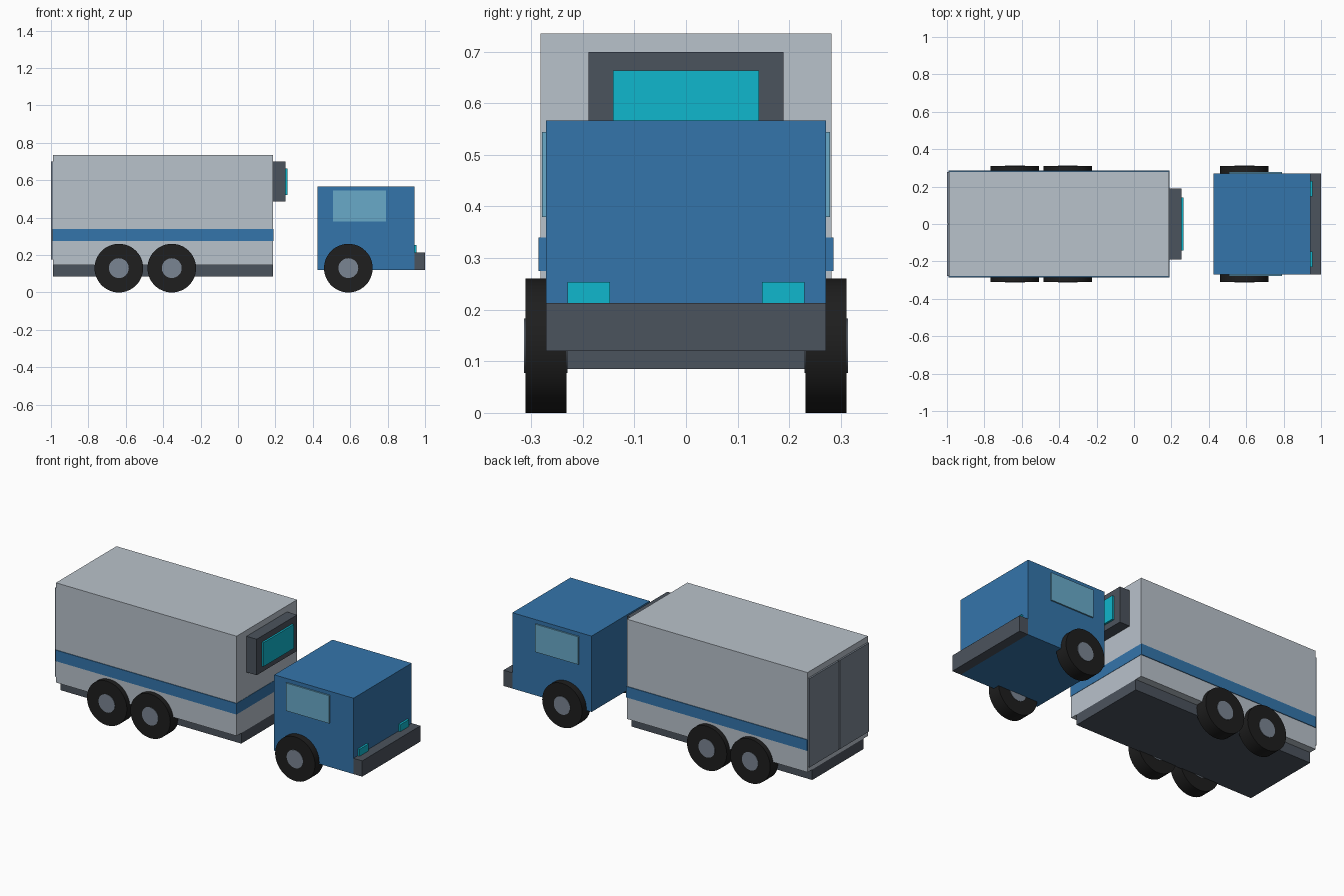
import bpy, bmesh, math
from mathutils import Matrix

if "Cube" in bpy.data.objects:
    bpy.data.objects.remove(bpy.data.objects["Cube"])


def lin(c):
    c /= 255
    return c / 12.92 if c <= 0.04045 else ((c + 0.055) / 1.055) ** 2.4


def material(name, rgb):
    m = bpy.data.materials.new(name)
    m.diffuse_color = (*[lin(c) for c in rgb], 1)
    m.use_nodes = True
    m.node_tree.nodes["Principled BSDF"].inputs["Base Color"].default_value = m.diffuse_color
    return m


GREY = material("light_grey", (185, 194, 203))
BLUE = material("blue", (52, 117, 171))
DARK = material("dark_grey", (75, 83, 93))
STEEL = material("steel_grey", (122, 133, 146))
CYAN = material("cyan", (16, 183, 205))
GLASS = material("window_blue", (105, 170, 201))
TYRE = material("tyre_black", (30, 30, 30))


def add(name, bm, mat):
    me = bpy.data.meshes.new(name)
    bm.to_mesh(me)
    bm.free()
    me.materials.append(mat)
    ob = bpy.data.objects.new(name, me)
    bpy.context.collection.objects.link(ob)
    return ob


def box(name, x, y, z, mat):
    """Box from (min, max) ranges."""
    bm = bmesh.new()
    size = [r[1] - r[0] for r in (x, y, z)]
    mid = [(r[1] + r[0]) / 2 for r in (x, y, z)]
    bmesh.ops.create_cube(bm, size=1, matrix=Matrix.Translation(mid) @ Matrix.Diagonal((*size, 1)))
    return add(name, bm, mat)


def disc(name, x, y0, y1, z, r, mat):
    """Cylinder along y."""
    bm = bmesh.new()
    bmesh.ops.create_cone(bm, cap_ends=True, segments=48, radius1=r, radius2=r, depth=abs(y1 - y0),
                          matrix=Matrix.Translation((x, (y0 + y1) / 2, z)) @ Matrix.Rotation(math.pi / 2, 4, 'X'))
    for f in bm.faces:
        f.smooth = len(f.verts) == 4
    for e in bm.edges:
        e.smooth = all(f.smooth for f in e.link_faces)
    return add(name, bm, mat)


def span(a, b, s):
    return tuple(sorted((a * s, b * s)))


# Cargo body
box("cargo_box", (-0.99, 0.188), (-0.282, 0.282), (0.147, 0.735), GREY)
box("cargo_chassis", (-0.99, 0.188), (-0.238, 0.238), (0.085, 0.147), DARK)
box("cargo_stripe", (-0.991, 0.19), (-0.286, 0.286), (0.275, 0.34), BLUE)

# Cooling unit on the front of the cargo body
box("cooling_unit", (0.188, 0.254), (-0.189, 0.189), (0.487, 0.699), DARK)
box("cooling_vent", (0.254, 0.265), (-0.141, 0.141), (0.522, 0.663), CYAN)

# Cab
box("cab", (0.426, 0.943), (-0.271, 0.271), (0.12, 0.567), BLUE)
box("bumper", (0.943, 1.0), (-0.271, 0.271), (0.12, 0.213), DARK)

# Parts repeated on both sides
for side, s in (("right", -1), ("left", 1)):
    box("rear_door_" + side, (-1.0, -0.99), span(0.004, 0.277, s), (0.177, 0.7), STEEL)
    box("headlight_" + side, (0.943, 0.955), span(0.147, 0.23, s), (0.213, 0.254), CYAN)
    box("side_window_" + side, (0.508, 0.79), span(0.271, 0.279, s), (0.38, 0.544), GLASS)
    for i, x in enumerate((-0.637, -0.354, 0.59)):
        disc(f"tyre_{side}_{i}", x, 0.232 * s, 0.311 * s, 0.13, 0.13, TYRE)
        disc(f"hub_{side}_{i}", x, 0.23 * s, 0.3135 * s, 0.13, 0.053, STEEL)
